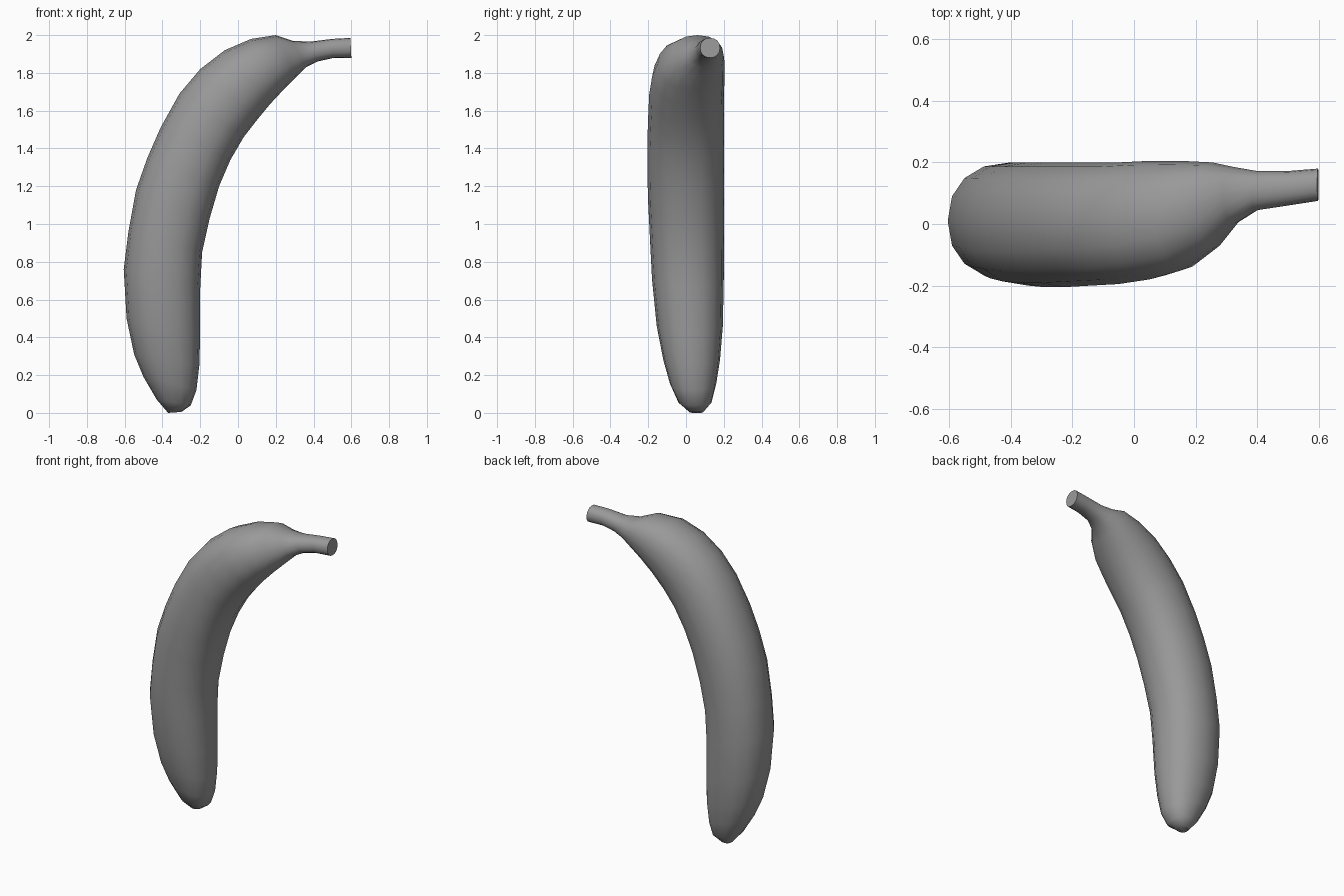
import bpy
import bmesh
from math import cos, sin, tau, copysign, radians
from mathutils import Vector

cube = bpy.data.objects.get("Cube")
if cube:
    bpy.data.objects.remove(cube, do_unlink=True)

SIDES = 16
ROUNDNESS = 0.9   # below one makes each ring slightly squarer than an ellipse

# Rings from blossom tip to stem:
# outer edge (x, z), inner edge (x, z), front y, back y
RINGS = [
    (-.37, 0, -.30, .005, .02, .09),
    (-.43, .07, -.25, .04, -.04, .135),
    (-.5, .19, -.22, .12, -.085, .16),
    (-.55, .31, -.205, .25, -.12, .18),
    (-.59, .5, -.2, .42, -.155, .195),
    (-.605, .76, -.2, .66, -.18, .2),
    (-.58, .96, -.19, .85, -.19, .2),
    (-.54, 1.18, -.15, 1.03, -.2, .2),
    (-.48, 1.35, -.1, 1.2, -.205, .2),
    (-.41, 1.51, -.04, 1.34, -.205, .2),
    (-.31, 1.69, .03, 1.46, -.2, .2),
    (-.2, 1.82, .1, 1.55, -.195, .2),
    (-.07, 1.92, .17, 1.635, -.18, .205),
    (.07, 1.98, .24, 1.71, -.15, .205),
    (.2, 2, .31, 1.78, -.08, .2),
    (.29, 1.97, .36, 1.83, 0, .185),
    (.38, 1.965, .42, 1.86, .045, .172),
    (.5, 1.98, .5, 1.878, .06, .172),
    (.595, 1.985, .6, 1.88, .075, .18),
]


def soften(value):
    """Push a sine or cosine outwards for a fuller cross-section."""
    return copysign(abs(value) ** ROUNDNESS, value)


def add_ring(bm, ring):
    """Add one closed cross-section between the outer and inner edges."""
    outer_x, outer_z, inner_x, inner_z, front, back = ring
    outer = Vector((outer_x, 0, outer_z))
    inner = Vector((inner_x, 0, inner_z))
    centre = (outer + inner) / 2
    centre.y = (front + back) / 2
    across = (outer - inner) / 2
    depth = Vector((0, (back - front) / 2, 0))
    verts = []
    for i in range(SIDES):
        angle = tau * i / SIDES
        offset = across * soften(cos(angle)) + depth * soften(sin(angle))
        verts.append(bm.verts.new(centre + offset))
    return verts


def make_material(name, colour):
    mat = bpy.data.materials.new(name)
    mat.use_nodes = True
    mat.diffuse_color = colour
    shader = next(n for n in mat.node_tree.nodes if n.type == 'BSDF_PRINCIPLED')
    shader.inputs["Base Color"].default_value = colour
    return mat


# Fruit body and stem, lofted as one skin
bm = bmesh.new()
loops = [add_ring(bm, ring) for ring in RINGS]
for low, high in zip(loops, loops[1:]):
    for i in range(SIDES):
        j = (i + 1) % SIDES
        bm.faces.new((low[i], low[j], high[j], high[i]))

# Blossom tip and cut stem end
bm.faces.new(loops[0])
bm.faces.new(loops[-1])
bmesh.ops.recalc_face_normals(bm, faces=bm.faces)

mesh = bpy.data.meshes.new("banana")
bm.to_mesh(mesh)
bm.free()
banana = bpy.data.objects.new("banana", mesh)
bpy.context.collection.objects.link(banana)
mesh.materials.append(make_material("plain grey", (.32, .32, .32, 1)))

# Smooth skin with a crisp stem cut
bpy.ops.object.select_all(action='DESELECT')
banana.select_set(True)
bpy.context.view_layer.objects.active = banana
bpy.ops.object.shade_smooth_by_angle(angle=radians(50))
